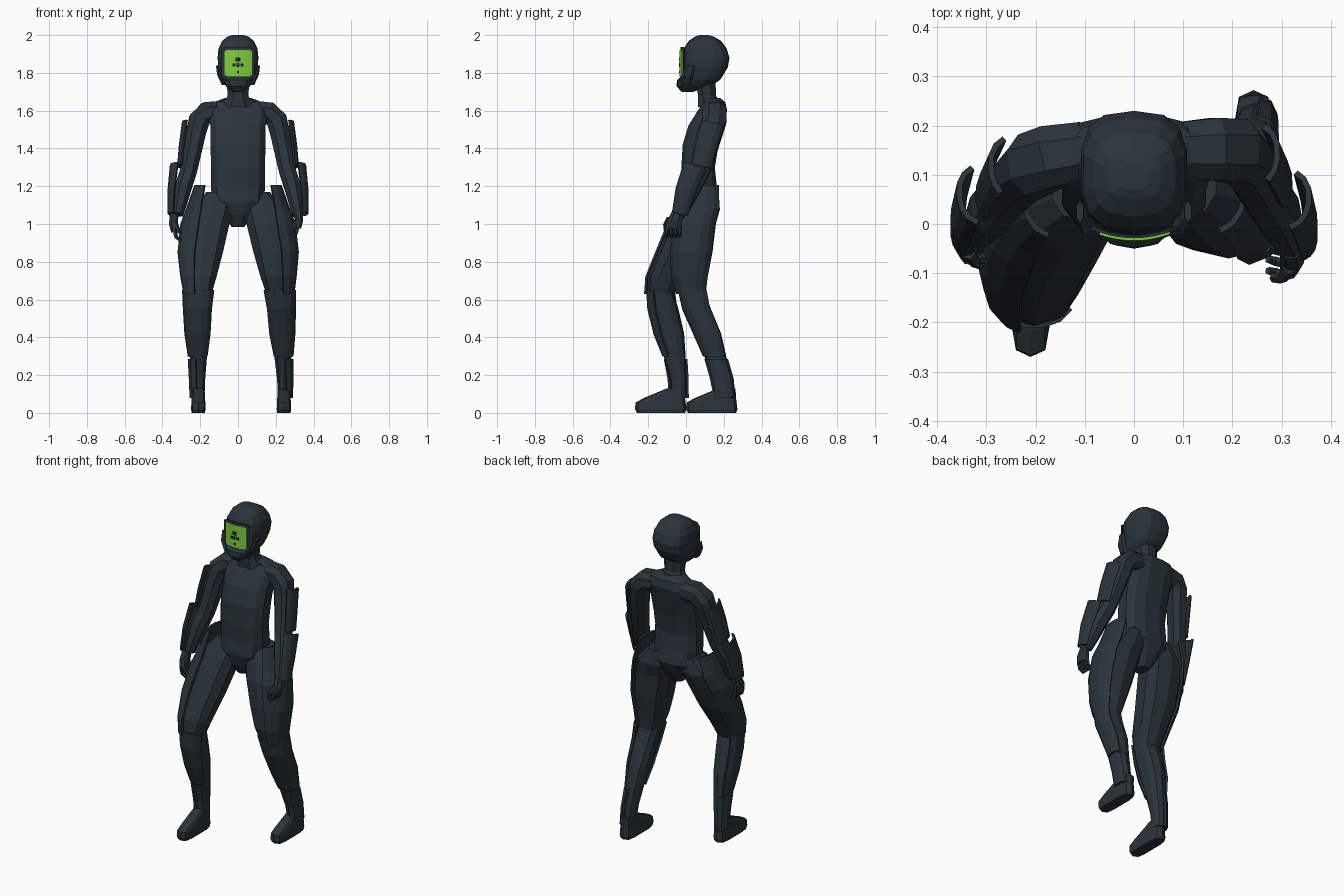
import bpy, bmesh, math
from mathutils import Vector


def material(name, rgb):
    m = bpy.data.materials.new(name)
    m.diffuse_color = (*rgb, 1)
    return m


SUIT = material("dark slate", (0.023, 0.034, 0.043))
GREEN = material("visor green", (0.21, 0.62, 0.05))
BLACK = material("mark black", (0.012, 0.018, 0.022))


def finish(name, bm, mat):
    bmesh.ops.recalc_face_normals(bm, faces=bm.faces[:])
    me = bpy.data.meshes.new(name)
    bm.to_mesh(me)
    bm.free()
    me.materials.append(mat)
    ob = bpy.data.objects.new(name, me)
    bpy.context.collection.objects.link(ob)
    return ob


def loft(name, rings, s=1, n=8, arc=None, grow=0.0, e=0.85, tilt=False, off=(0, 0, 0), mat=SUIT):
    """Skin rings (x, y, z, rx, ry). Angle 0 = outward, -90 = front. s mirrors x.
    arc=(a0, a1) makes an open armour shell instead of a closed body."""
    bm = bmesh.new()
    cs = [Vector(r[:3]) + Vector(off) for r in rings]
    loops = []
    for i, r in enumerate(rings):
        u, v = Vector((1, 0, 0)), Vector((0, 1, 0))
        if tilt:
            t = (cs[min(i + 1, len(cs) - 1)] - cs[max(i - 1, 0)]).normalized()
            u = t.cross(v).normalized()
            v = u.cross(t).normalized()
        a0, a1 = arc if arc else (180 / n, 360 + 180 / n)
        loop = []
        for k in range(n + 1 if arc else n):
            a = math.radians(a0 + (a1 - a0) * k / n)
            c, d = math.cos(a), math.sin(a)
            c, d = (math.copysign(abs(q) ** e, q) for q in (c, d))
            p = cs[i] + u * c * (r[3] + grow) + v * d * (r[4] + grow)
            loop.append(bm.verts.new((p.x * s, p.y, p.z)))
        loops.append(loop)
    for A, B in zip(loops, loops[1:]):
        for k in range(len(A) - (1 if arc else 0)):
            j = (k + 1) % len(A)
            bm.faces.new((A[k], A[j], B[j], B[k]))
    if not arc:
        bm.faces.new(loops[0])
        bm.faces.new(loops[-1])
    ob = finish(name, bm, mat)
    if arc:
        m = ob.modifiers.new("thickness", "SOLIDIFY")
        m.thickness = 0.012
        m.offset = 0
    return ob


def span(rows, x=0):
    """Rings from side-profile rows (z, y_front, y_back, rx)."""
    return [(x, (a + b) / 2, z, rx, (b - a) / 2) for z, a, b, rx in rows]


# Torso, neck and helmet
loft("torso", span([(0.985, 0.02, 0.11, 0.035), (1.05, -0.015, 0.15, 0.08),
                    (1.12, -0.035, 0.18, 0.14), (1.2, -0.022, 0.165, 0.148),
                    (1.3, -0.027, 0.155, 0.146), (1.42, -0.02, 0.175, 0.15),
                    (1.52, 0.01, 0.2, 0.15), (1.6, 0.06, 0.22, 0.165),
                    (1.645, 0.09, 0.21, 0.13), (1.668, 0.08, 0.18, 0.07)]), n=12, e=0.75)
loft("neck", span([(1.62, 0.06, 0.2, 0.09), (1.68, 0.06, 0.162, 0.058),
                   (1.76, 0.05, 0.16, 0.066)]), n=8)
loft("helmet", span([(1.70, -0.025, 0.04, 0.03), (1.73, -0.05, 0.13, 0.065),
                     (1.762, -0.048, 0.18, 0.088), (1.785, -0.022, 0.195, 0.095),
                     (1.83, -0.02, 0.222, 0.106), (1.88, -0.018, 0.23, 0.11),
                     (1.93, -0.012, 0.215, 0.105), (1.97, 0.015, 0.185, 0.085),
                     (1.993, 0.05, 0.145, 0.055), (2.0, 0.07, 0.12, 0.03)]), n=14, e=0.7)


# Curved face plates over the face opening, with clipped corners
def face_plate(name, x0, x1, z0, z1, lift, mat, n=6, clip=0.0):
    bm = bmesh.new()
    cols = []
    for k in range(n + 1):
        x = x0 + (x1 - x0) * k / n
        y = -0.031 + 2.5 * x * x - lift
        c = clip if k in (0, n) else 0
        cols.append([bm.verts.new((x, y, z)) for z in (z0 + c, z1 - c)])
    for A, B in zip(cols, cols[1:]):
        bm.faces.new((A[0], B[0], B[1], A[1]))
    ob = finish(name, bm, mat)
    m = ob.modifiers.new("thickness", "SOLIDIFY")
    m.thickness = 0.006
    m.offset = 0


face_plate("visor_frame", -0.087, 0.087, 1.765, 1.937, -0.005, SUIT, 8, 0.015)
face_plate("visor", -0.07, 0.073, 1.782, 1.922, 0, GREEN, 10, 0.008)
for i, (x, z, w, h) in enumerate([(0, 1.87, 0.013, 0.011), (-0.02, 1.842, 0.008, 0.008),
                                  (0.02, 1.842, 0.008, 0.008), (0, 1.842, 0.007, 0.01),
                                  (0, 1.805, 0.006, 0.006)]):
    face_plate(f"visor_mark_{i}", x - w, x + w, z - h, z + h, 0.002, BLACK, 2)

# Leg paths: the left leg (+x) trails, the right leg (-x) leads
LEG = {
    1: [(.1, .09, 1.17, .07, .075), (.14, .075, 1.08, .115, .105), (.165, .05, 1.0, .125, .108),
        (.192, .035, .85, .115, .105), (.205, .025, .72, .09, .09), (.215, .032, .63, .068, .07),
        (.225, .062, .55, .068, .07), (.23, .118, .42, .06, .068), (.238, .155, .3, .048, .058),
        (.243, .19, .18, .038, .05), (.245, .205, .08, .034, .045)],
    -1: [(.1, .08, 1.17, .07, .075), (.14, .055, 1.08, .115, .105), (.165, .02, 1.0, .125, .108),
         (.19, -.045, .85, .115, .105), (.2, -.11, .72, .09, .092), (.205, -.136, .63, .068, .072),
         (.21, -.116, .55, .068, .076), (.21, -.085, .42, .06, .075), (.21, -.06, .3, .048, .058),
         (.21, -.042, .18, .038, .043), (.21, -.038, .08, .034, .04)],
}
# Arm paths run from shoulder to wrist; the right arm hangs further forward at the shoulder
ARM = [(.1, .15, 1.595, .06, .062), (.165, .152, 1.59, .06, .068), (.205, .15, 1.55, .06, .068),
       (.222, .135, 1.48, .055, .062), (.245, .1, 1.36, .05, .058), (.262, .07, 1.28, .048, .056),
       (.288, .03, 1.2, .048, .056), (.308, -.015, 1.1, .037, .045), (.318, -.04, 1.05, .03, .035)]
SHIFT = [0, -.015, -.03, -.03, -.02, -.01, 0, .015, .025]

for s, side in ((1, "left"), (-1, "right")):
    leg = LEG[s]
    loft(f"{side}_leg", leg, s, n=10)
    # Foot
    fx, fy = (.243, .0) if s > 0 else (.21, -.27)
    loft(f"{side}_foot", span([(0, fy + .01, fy + .265, .036), (.02, fy, fy + .272, .039),
                               (.055, fy + .003, fy + .268, .038), (.08, fy + .05, fy + .265, .036),
                               (.13, fy + .17, fy + .262, .034)], fx), s, n=10, e=0.5)
    # Leg armour: flared thigh plate, shin guard, ankle guard
    hy = leg[0][1]
    thigh = [(.15, hy - .005, 1.205, .065, .09), (.162, leg[1][1], 1.08, .098, .105)] + leg[2:6]
    loft(f"{side}_thigh_plate", thigh, s, n=6, arc=(-75, 55), grow=.011)
    kx, ky = leg[5][:2]
    shin = [(kx, ky + .01, .65, .077, .072)] + leg[6:8] + [(*leg[8][:3], .042, .052)]
    loft(f"{side}_shin_guard", shin, s, n=8, arc=(-150, 50), grow=.008)
    ax, ay = leg[8][:2]
    loft(f"{side}_ankle_guard", [(ax, ay + .005, .285, .044, .05)] + leg[9:], s,
         n=5, arc=(-80, 80), grow=.008)
    # Arm with upper and lower armour
    sh = SHIFT if s < 0 else [0] * len(ARM)
    loft(f"{side}_arm", [(x, y + d, z, a, b) for (x, y, z, a, b), d in zip(ARM, sh)], s, n=8, tilt=True)
    loft(f"{side}_upper_arm_plate", [(.232, .14, 1.53, .06, .066), (.252, .105, 1.41, .056, .063),
                                     (.265, .08, 1.3, .052, .058)], s, n=5, arc=(-50, 65), tilt=True,
         off=(0, -.025 if s < 0 else 0, 0))
    loft(f"{side}_forearm_plate", [(.288, .05, 1.3, .068, .066), (.308, .0, 1.17, .06, .057),
                                   (.322, -.032, 1.05, .045, .042)], s, n=6, arc=(-65, 60), tilt=True,
         off=(0, .01 if s < 0 else 0, 0))
    # Hand with curled fingers and thumb
    off = (0, 0, 0) if s > 0 else (.02, .03, -.02)
    loft(f"{side}_palm", [(.318, -.04, 1.075, .025, .032), (.322, -.06, 1.02, .025, .042),
                          (.315, -.07, .975, .02, .044)], s, n=8, off=off)
    for k in range(4):
        y = -.103 + .023 * k
        loft(f"{side}_finger_{k}", [(.316, y, .99, .012, .011), (.308, y, .95, .011, .01),
                                    (.288, y + .004, .935, .01, .01), (.272, y + .008, .95, .008, .008)],
             s, n=5, tilt=True, off=off)
    loft(f"{side}_thumb", [(.315, -.09, 1.03, .014, .014), (.3, -.11, .995, .012, .012),
                           (.283, -.11, .965, .009, .009)], s, n=5, tilt=True, off=off)
    # Cheek guard on the helmet
    loft(f"{side}_cheek_guard", [(.075, .0, 1.735, .012, .025), (.1, .01, 1.79, .012, .032),
                                 (.11, .025, 1.84, .008, .022)], s, n=6)
